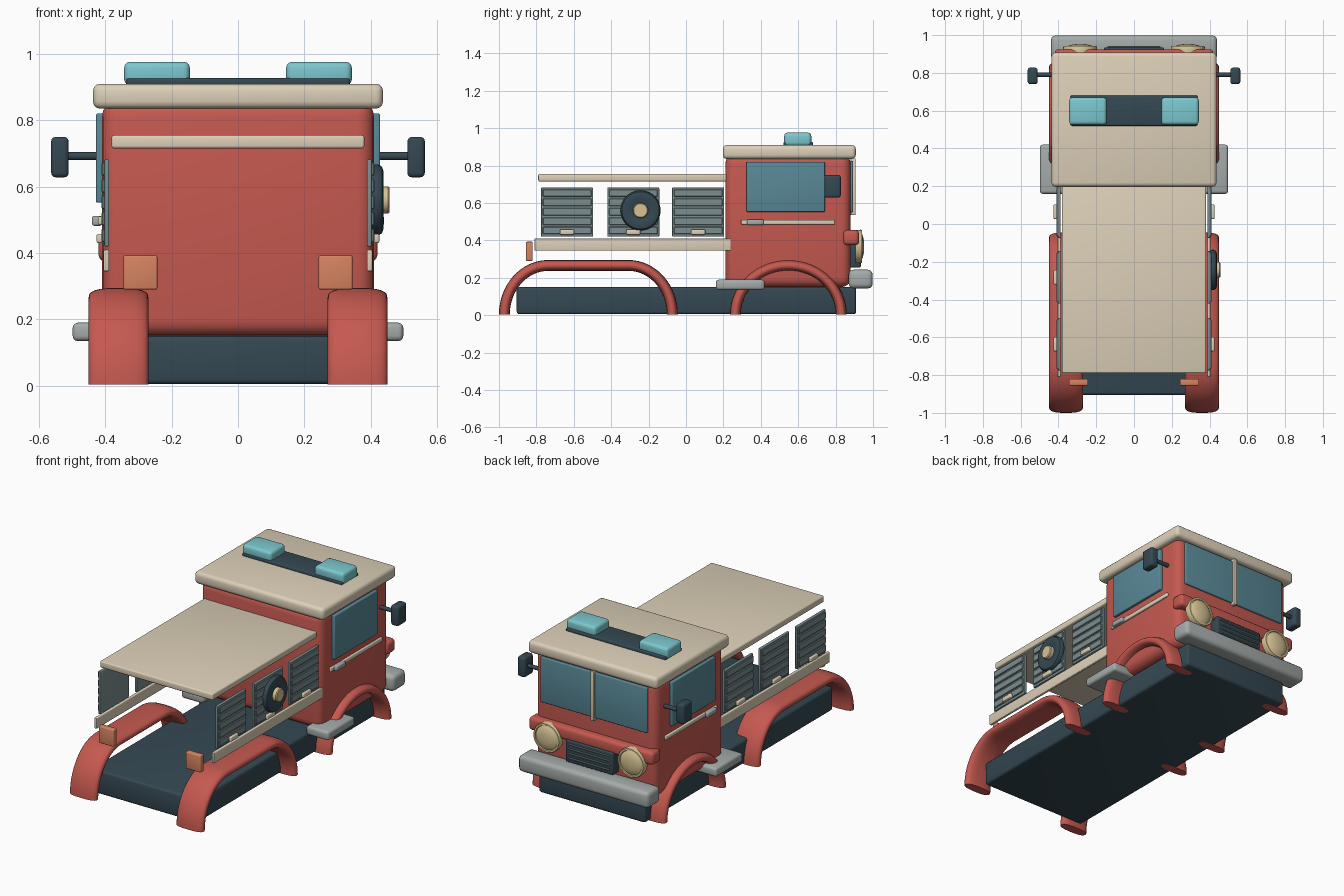
import bpy, bmesh, math
from mathutils import Vector

if "Cube" in bpy.data.objects:
    bpy.data.objects.remove(bpy.data.objects["Cube"])

PALETTE = {
    "red": (0.56, 0.10, 0.08), "cream": (0.72, 0.63, 0.48), "dark": (0.035, 0.065, 0.085),
    "glass": (0.10, 0.25, 0.31), "cyan": (0.20, 0.58, 0.62), "orange": (0.68, 0.23, 0.12),
    "gold": (0.68, 0.55, 0.30), "steel": (0.37, 0.41, 0.40), "shutter": (0.20, 0.27, 0.28),
}
MATS = {}
for key, rgb in PALETTE.items():
    MATS[key] = bpy.data.materials.new(key)
    MATS[key].diffuse_color = (*rgb, 1)


def finish(name, bm, mat):
    bmesh.ops.recalc_face_normals(bm, faces=bm.faces)
    mesh = bpy.data.meshes.new(name)
    bm.to_mesh(mesh)
    bm.free()
    mesh.materials.append(MATS[mat])
    ob = bpy.data.objects.new(name, mesh)
    bpy.context.collection.objects.link(ob)
    bpy.ops.object.select_all(action='DESELECT')
    ob.select_set(True)
    bpy.context.view_layer.objects.active = ob
    bpy.ops.object.shade_smooth_by_angle(angle=math.radians(35))
    return ob


def box(name, mat, x, y, z, bevel=0.005, segs=3):
    """Bevelled box from (min, max) ranges."""
    bm = bmesh.new()
    bmesh.ops.create_cube(bm, size=1)
    for v in bm.verts:
        v.co = Vector([(r[0] + r[1]) / 2 + c * (r[1] - r[0]) for r, c in zip((x, y, z), v.co)])
    if bevel:
        bmesh.ops.bevel(bm, geom=bm.edges[:], offset=bevel, segments=segs, profile=0.5, affect='EDGES')
    return finish(name, bm, mat)


def side_box(name, mat, s, x, *rest, **kw):
    """Box on the side s (+1 or -1), with x measured outwards."""
    return box(name, mat, tuple(sorted((s * x[0], s * x[1]))), *rest, **kw)


def lathe(name, mat, profile, centre, axis, n=32):
    """Closed turned part: profile of (radius, distance along axis)."""
    bm = bmesh.new()
    quat = Vector((0, 0, 1)).rotation_difference(Vector(axis))
    rings = []
    for r, h in profile:
        rings.append([bm.verts.new(Vector(centre) + quat @ Vector(
            (r * math.cos(math.tau * i / n), r * math.sin(math.tau * i / n), h))) for i in range(n)])
    for a, b in zip(rings, rings[1:]):
        for i in range(n):
            bm.faces.new((a[i], a[(i + 1) % n], b[(i + 1) % n], b[i]))
    bm.faces.new(rings[0])
    bm.faces.new(rings[-1])
    return finish(name, bm, mat)


def fender(name, s, y0, y1, ry, rz=0.262, n=16):
    """Rounded strip swept along an arch from y0 to y1 with corner radii ry, rz."""
    arch = [(y0 + ry - ry * math.cos(t), rz * math.sin(t)) for t in
            [math.pi / 2 * i / n for i in range(n + 1)]]
    right = [(y0 + y1 - y, z) for y, z in reversed(arch)]
    path = arch + (right[1:] if abs(right[0][0] - arch[-1][0]) < 1e-4 else right)
    bm = bmesh.new()
    rings = []
    for i, (y, z) in enumerate(path):
        a, b = path[max(i - 1, 0)], path[min(i + 1, len(path) - 1)]
        t = Vector((0, b[0] - a[0], b[1] - a[1])).normalized()
        if i in (0, len(path) - 1):
            t = Vector((0, 0, 1 if i == 0 else -1))
        nrm = Vector((0, -t.z, t.y))
        ring = []
        for k in range(24):
            c, d = math.cos(math.tau * k / 24), math.sin(math.tau * k / 24)
            u = math.copysign(abs(c) ** 0.75, c) * 0.09
            w = math.copysign(abs(d) ** 0.75, d) * 0.029
            ring.append(bm.verts.new(Vector((s * 0.36 + u, y, z + 0.004)) + nrm * w))
        rings.append(ring)
    for a, b in zip(rings, rings[1:]):
        for k in range(24):
            bm.faces.new((a[k], a[(k + 1) % 24], b[(k + 1) % 24], b[k]))
    bm.faces.new(rings[0])
    bm.faces.new(rings[-1])
    return finish(name, bm, "red")


# Chassis, cab and roofs
box("chassis", "dark", (-0.36, 0.36), (-0.905, 0.91), (0.005, 0.15), 0.015)
box("cab", "red", (-0.41, 0.41), (0.21, 0.88), (0.15, 0.86), 0.05, segs=4)
box("cab_roof", "cream", (-0.437, 0.437), (0.197, 0.908), (0.835, 0.91), 0.022)
box("rear_roof", "cream", (-0.381, 0.381), (-0.79, 0.235), (0.715, 0.755), 0.008)

# Light bar
box("light_bar_base", "dark", (-0.337, 0.337), (0.52, 0.68), (0.9, 0.927), 0.008)

# Cab front
box("windshield", "glass", (-0.36, 0.36), (0.865, 0.893), (0.55, 0.825), 0.005)
box("windshield_divider", "cream", (-0.012, 0.012), (0.88, 0.907), (0.535, 0.838), 0.004)
box("front_band", "red", (-0.42, 0.42), (0.84, 0.925), (0.375, 0.455), 0.02)
box("grille", "dark", (-0.16, 0.16), (0.86, 0.935), (0.255, 0.39), 0.008)
for i in range(4):
    z = 0.28 + i * 0.028
    box(f"grille_bar_{i + 1}", "shutter", (-0.14, 0.14), (0.925, 0.942), (z, z + 0.008), 0.002, segs=1)
box("bumper", "steel", (-0.44, 0.44), (0.87, 0.998), (0.143, 0.243), 0.025)

# Parts on both sides
for s, side in ((-1, "left"), (1, "right")):
    side_box(f"beacon_{side}", "cyan", s, (0.145, 0.343), (0.525, 0.67), (0.905, 0.976), bevel=0.018)
    side_box(f"cab_window_{side}", "glass", s, (0.39, 0.428), (0.323, 0.742), (0.552, 0.82))
    side_box(f"cab_trim_{side}", "cream", s, (0.4, 0.422), (0.295, 0.795), (0.485, 0.51))
    side_box(f"door_handle_{side}", "steel", s, (0.41, 0.44), (0.325, 0.415), (0.482, 0.512), bevel=0.007)
    side_box(f"side_step_{side}", "steel", s, (0.345, 0.498), (0.16, 0.42), (0.135, 0.19), bevel=0.015)
    # Mirror
    lathe(f"mirror_arm_{side}", "dark", [(0.012, 0), (0.012, 0.13)], (s * 0.4, 0.79, 0.692), (s, 0, 0), n=12)
    side_box(f"mirror_{side}", "dark", s, (0.51, 0.563), (0.74, 0.828), (0.628, 0.75), bevel=0.014)
    # Headlight
    lathe(f"headlight_{side}", "gold",
          [(0.088, 0), (0.09, 0.03), (0.086, 0.037), (0.076, 0.037), (0.073, 0.032),
           (0.06, 0.04), (0.035, 0.046), (0.01, 0.048)], (s * 0.285, 0.905, 0.367), (0, 1, 0))
    # Fenders and tail light
    fender(f"front_fender_{side}", s, 0.264, 0.83, 0.283)
    fender(f"rear_fender_{side}", s, -0.971, -0.073, 0.235)
    side_box(f"tail_light_{side}", "orange", s, (0.243, 0.345), (-0.855, -0.82), (0.29, 0.393), bevel=0.006)
    # Side rail and slatted lockers
    side_box(f"side_rail_{side}", "cream", s, (0.388, 0.405), (-0.81, 0.27), (0.345, 0.41), bevel=0.004)
    for j, y in enumerate((-0.636, -0.282, 0.065)):
        tag = f"{side}_{j + 1}"
        side_box(f"locker_{tag}", "shutter", s, (0.388, 0.403), (y - 0.139, y + 0.139), (0.42, 0.682), bevel=0.004)
        for k in range(5):
            z = 0.433 + k * 0.05
            side_box(f"locker_slat_{tag}_{k + 1}", "shutter", s, (0.398, 0.411),
                     (y - 0.13, y + 0.13), (z, z + 0.04), bevel=0.003, segs=1)
        side_box(f"locker_handle_{tag}", "cream", s, (0.405, 0.426), (y - 0.038, y + 0.038),
                 (0.43, 0.458), bevel=0.006)

# Spare wheel on the right side
lathe("spare_wheel", "dark", [(0.085, 0), (0.1, 0.006), (0.107, 0.018), (0.107, 0.026), (0.1, 0.038),
                              (0.085, 0.043), (0.06, 0.038), (0.04, 0.034)],
      (0.396, -0.243, 0.56), (1, 0, 0), n=40)
lathe("spare_wheel_hub", "gold", [(0.041, 0), (0.041, 0.03), (0.036, 0.035)], (0.422, -0.243, 0.56), (1, 0, 0))

for m in bpy.data.materials:
    if m.users and not m.is_grease_pencil:
        m.use_nodes = True
        m.node_tree.nodes["Principled BSDF"].inputs["Base Color"].default_value = m.diffuse_color
